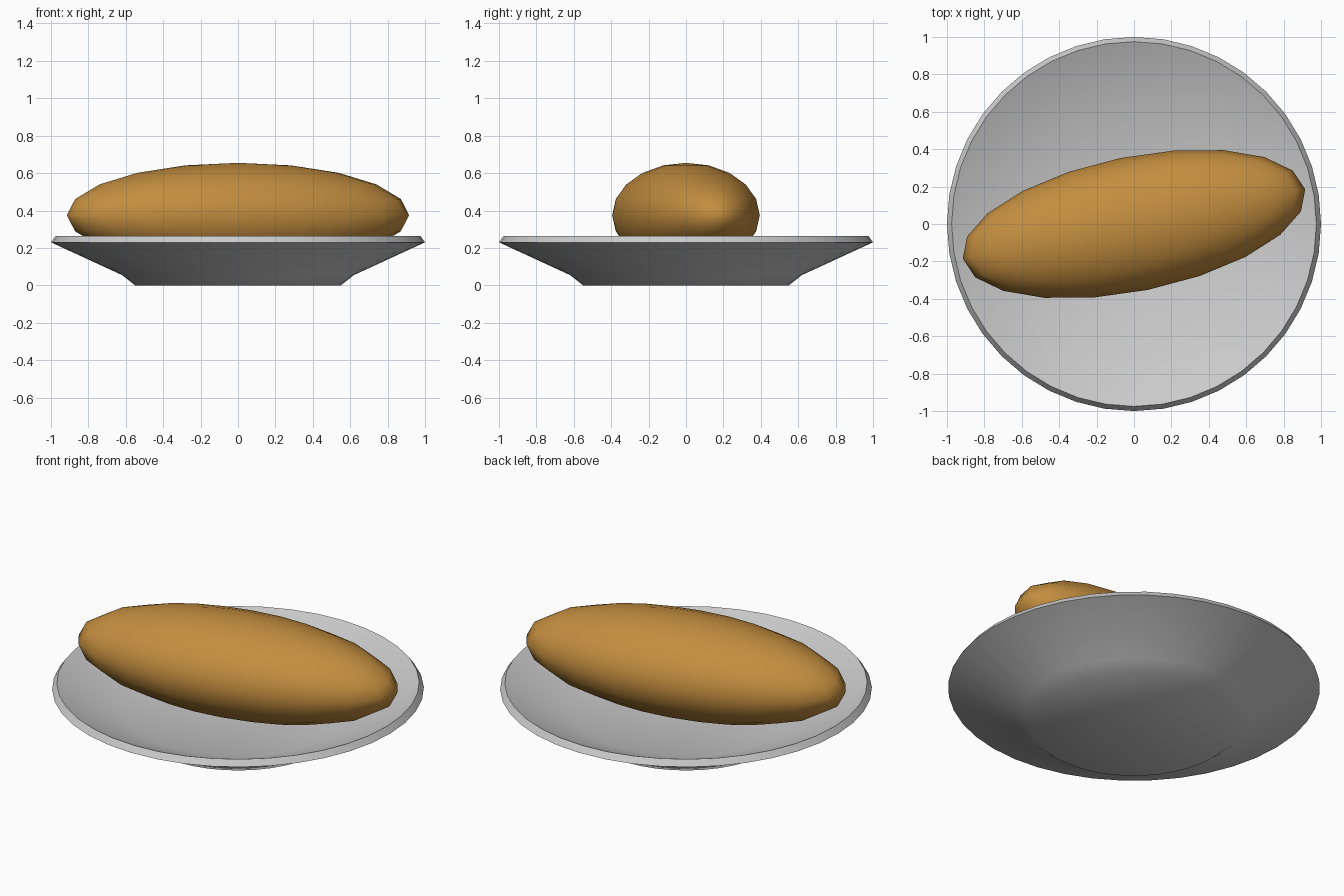
import bpy, bmesh, math

if "Cube" in bpy.data.objects:
    bpy.data.objects.remove(bpy.data.objects["Cube"])

SIDES = 40


def smooth(obj, angle):
    bpy.ops.object.select_all(action='DESELECT')
    obj.select_set(True)
    bpy.context.view_layer.objects.active = obj
    bpy.ops.object.shade_smooth_by_angle(angle=math.radians(angle))


def lathe(name, profile, sides):
    """Revolve (radius, height) points around z; ends close on the axis."""
    bm = bmesh.new()
    verts = [bm.verts.new((r, 0, z)) for r, z in profile]
    edges = [bm.edges.new(pair) for pair in zip(verts, verts[1:])]
    bmesh.ops.spin(bm, geom=verts + edges, cent=(0, 0, 0), axis=(0, 0, 1),
                   angle=math.tau, steps=sides, use_duplicate=False)
    bmesh.ops.remove_doubles(bm, verts=bm.verts, dist=1e-4)
    bmesh.ops.recalc_face_normals(bm, faces=bm.faces)
    mesh = bpy.data.meshes.new(name)
    bm.to_mesh(mesh)
    bm.free()
    obj = bpy.data.objects.new(name, mesh)
    bpy.context.collection.objects.link(obj)
    return obj


# Plate: foot, flared underside, bevelled rim, shallow dished top
plate = lathe("plate", [(0, 0), (0.55, 0), (0.62, 0.055), (1.0, 0.23),
                        (0.975, 0.265), (0.60, 0.105), (0, 0.09)], SIDES)
smooth(plate, 40)

# Loaf: stretched sphere turned slightly on the plate
bpy.ops.mesh.primitive_uv_sphere_add(segments=20, ring_count=10, radius=1,
                                     location=(0, 0, 0.375),
                                     rotation=(0, 0, 0.2))
loaf = bpy.context.object
loaf.name = "loaf"
loaf.scale = (0.934, 0.36, 0.28)
crust = bpy.data.materials.new("crust")
crust.diffuse_color = (0.55, 0.27, 0.05, 1)
crust.use_nodes = True
crust.node_tree.nodes["Principled BSDF"].inputs["Base Color"].default_value = crust.diffuse_color
loaf.data.materials.append(crust)
smooth(loaf, 60)
